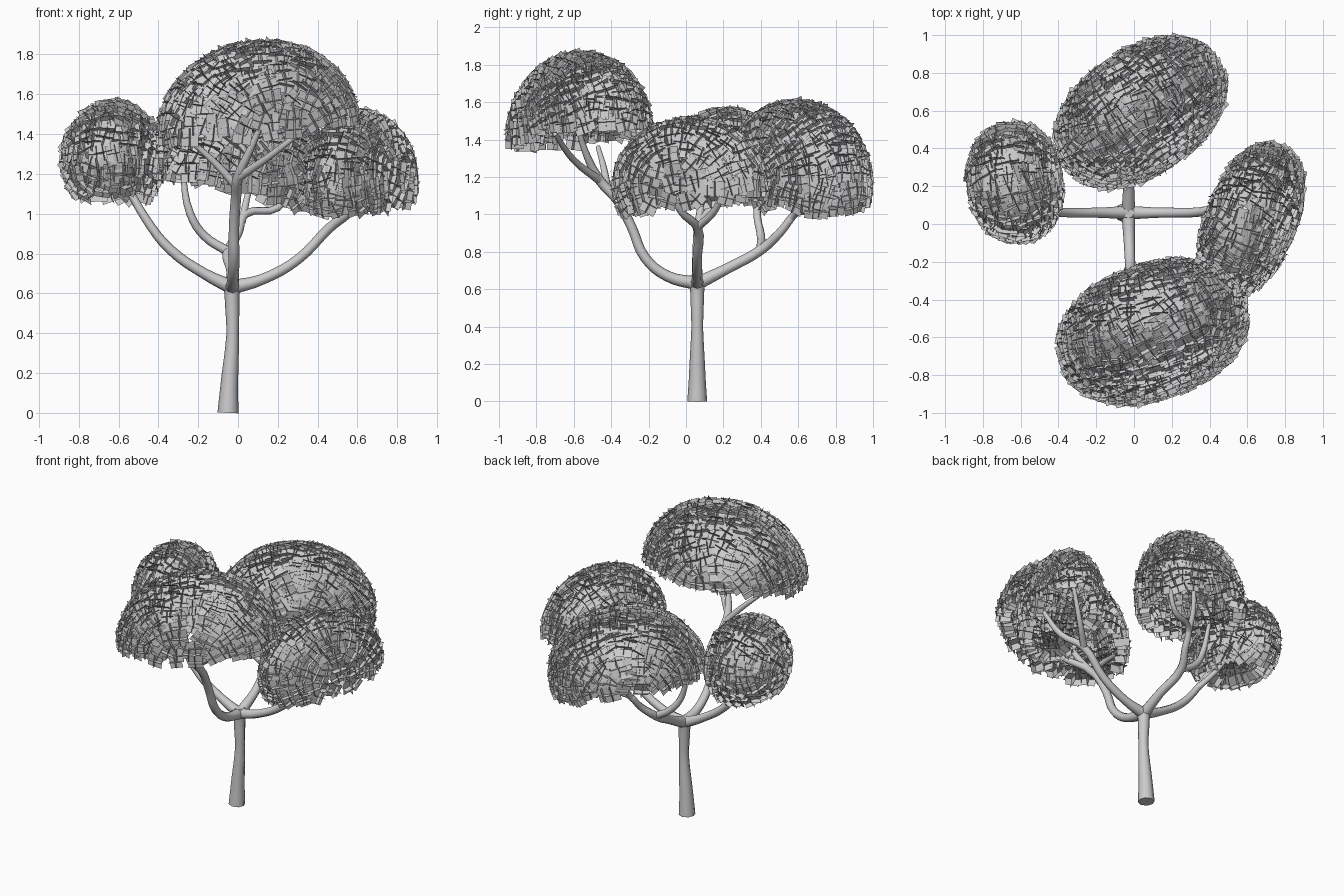
import bpy, bmesh, math, random
from mathutils import Vector, Matrix

random.seed(4)


def limb(name, *splines):
    """Tapered round limbs; every point is (x, y, z, radius)."""
    cu = bpy.data.curves.new(name, 'CURVE')
    cu.dimensions = '3D'
    cu.bevel_depth = 1.0
    cu.bevel_resolution = 2
    cu.resolution_u = 4
    cu.use_fill_caps = True
    for pts in splines:
        s = cu.splines.new('BEZIER')
        s.bezier_points.add(len(pts) - 1)
        for bp, (x, y, z, r) in zip(s.bezier_points, pts):
            bp.co = (x, y, z)
            bp.radius = r
            bp.handle_left_type = bp.handle_right_type = 'AUTO'
    ob = bpy.data.objects.new(name, cu)
    bpy.context.collection.objects.link(ob)
    return ob


def card(bm, c, u, v, size):
    a, b = u * size / 2, v * size / 2
    bm.faces.new([bm.verts.new(c + p) for p in (-a - b, a - b, a + b, b - a)])


def rounded(x):
    return math.copysign(abs(x) ** 0.92, x)


def foliage(name, centre, radii, angle, hem, slope=0.0, step=0.055):
    """Hollow dome of leaf cards above a tilted hem plane (height, x slope, y slope)."""
    bm = bmesh.new()
    rx, ry, rz = radii
    rot = Matrix.Rotation(math.radians(angle), 3, 'Z')
    phi_max = math.radians(130)
    rings = round(phi_max * (rx + ry + rz) / 3 / step)
    for i in range(rings + 1):
        count = max(1, round(math.tau * math.sin(phi_max * i / rings) * (rx + ry) / 2 / step))
        for j in range(count):
            phi = phi_max * (i + random.uniform(-0.35, 0.35)) / rings
            t = math.tau * (j + 0.5 * (i % 2) + random.uniform(-0.3, 0.3)) / count
            d = Vector((math.sin(phi) * rounded(math.cos(t)),
                        math.sin(phi) * rounded(math.sin(t)), math.cos(phi)))
            local = rot @ Vector((d.x * rx, d.y * ry, d.z * rz + slope * d.x * rx))
            p = local + Vector(centre)
            if p.z < hem[0] + hem[1] * local.x + hem[2] * local.y:
                continue
            n = rot @ Vector((d.x / rx, d.y / ry, d.z / rz)).normalized()
            # cards line up with the long axis of the dome
            side = (rot @ Vector((0, 1, 0))).cross(n)
            side = side.normalized() if side.length > 0.2 else Vector((0, 0, 1)).cross(n).normalized()
            m = (Matrix.Rotation(random.uniform(-0.1, 0.45), 3, side)
                 @ Matrix.Rotation(random.uniform(-0.35, 0.35), 3, n))
            s, u, w = m @ side, m @ n.cross(side), m @ n
            size = random.uniform(0.08, 0.1)
            card(bm, p, s, u, size)
            card(bm, p - n * 0.02, u, w, size)
            card(bm, p - n * 0.02, s, w, size)
    me = bpy.data.meshes.new(name)
    bm.to_mesh(me)
    bm.free()
    ob = bpy.data.objects.new(name, me)
    bpy.context.collection.objects.link(ob)


# Trunk, flared at the foot and at the crown fork
limb("trunk", [(-0.05, 0.06, 0, 0.053), (-0.045, 0.06, 0.12, 0.045), (-0.027, 0.06, 0.4, 0.031),
               (-0.03, 0.06, 0.58, 0.037), (-0.03, 0.06, 0.64, 0.042), (-0.03, 0.06, 0.67, 0.03)])

# Four main limbs with their forks
limb("left_branch",
     [(-0.03, 0.06, 0.63, 0.036), (-0.17, 0.06, 0.7, 0.027), (-0.34, 0.06, 0.82, 0.025),
      (-0.46, 0.07, 0.97, 0.022), (-0.58, 0.12, 1.19, 0.018), (-0.64, 0.18, 1.32, 0.013)],
     [(-0.46, 0.07, 0.97, 0.02), (-0.54, 0.2, 1.1, 0.016), (-0.6, 0.32, 1.28, 0.012)])
limb("right_branch",
     [(-0.03, 0.06, 0.63, 0.036), (0.12, 0.06, 0.67, 0.027), (0.3, 0.06, 0.77, 0.025),
      (0.46, 0.06, 0.93, 0.025), (0.57, -0.03, 1.02, 0.02), (0.64, -0.12, 1.2, 0.014)],
     [(0.46, 0.06, 0.93, 0.023), (0.58, 0.16, 1.03, 0.018), (0.68, 0.22, 1.22, 0.013)])
limb("front_branch",
     [(-0.03, 0.06, 0.63, 0.036), (-0.025, -0.1, 0.67, 0.029), (-0.02, -0.22, 0.77, 0.027),
      (-0.02, -0.29, 0.93, 0.026), (-0.01, -0.37, 1.08, 0.026), (0.0, -0.46, 1.18, 0.026),
      (0.07, -0.54, 1.34, 0.018), (0.13, -0.58, 1.48, 0.013)],
     [(0.0, -0.46, 1.18, 0.024), (0.16, -0.6, 1.29, 0.018), (0.34, -0.7, 1.43, 0.013)],
     [(-0.01, -0.42, 1.14, 0.022), (-0.11, -0.44, 1.25, 0.018), (-0.23, -0.47, 1.36, 0.013)])
limb("back_branch",
     [(-0.03, 0.06, 0.63, 0.036), (-0.03, 0.22, 0.71, 0.028), (-0.05, 0.4, 0.81, 0.027),
      (0.0, 0.5, 0.9, 0.023), (0.04, 0.58, 1.0, 0.02), (0.2, 0.64, 1.03, 0.018), (0.3, 0.7, 1.2, 0.012)],
     [(0.02, 0.55, 0.96, 0.02), (0.05, 0.64, 1.1, 0.017), (0.1, 0.7, 1.3, 0.012)],
     [(-0.05, 0.4, 0.81, 0.024), (-0.17, 0.4, 0.89, 0.022), (-0.24, 0.38, 1.0, 0.02),
      (-0.28, 0.4, 1.22, 0.013)])

# Leaf domes
foliage("front_foliage", (0.1, -0.57, 1.42), (0.5, 0.34, 0.43), 20, (1.43, 0.08, 0.08), slope=0.06)
foliage("right_foliage", (0.62, 0.02, 1.15), (0.41, 0.22, 0.35), 68, (1.06, 0.0, 0.12))
foliage("left_foliage", (-0.63, 0.22, 1.27), (0.30, 0.235, 0.28), 98, (1.09, -0.08, -0.08))
foliage("back_foliage", (0.03, 0.59, 1.16), (0.48, 0.31, 0.43), 35, (1.11, -0.25, 0.0))
